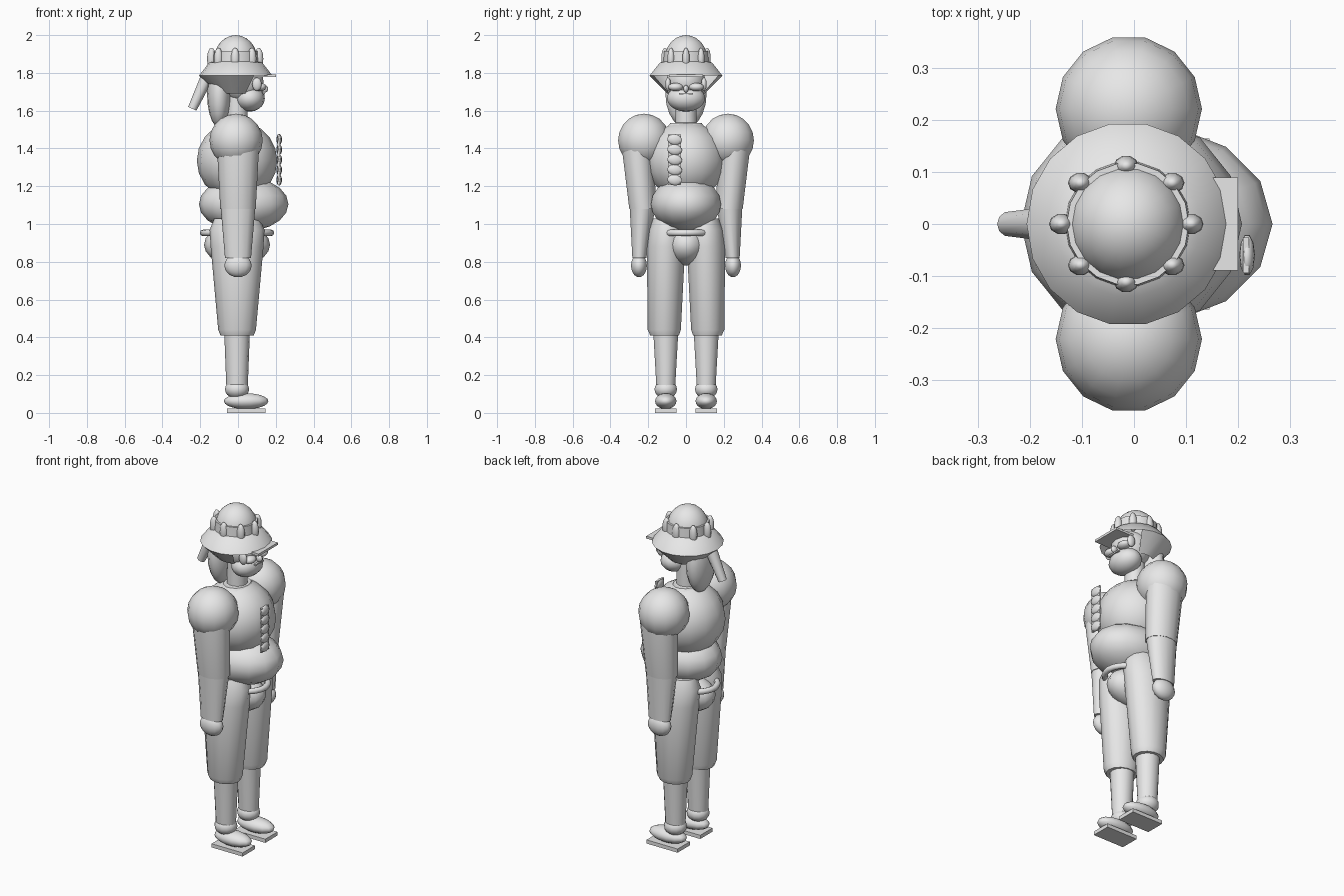
import bpy, bmesh, math
from mathutils import Matrix, Vector

if "Cube" in bpy.data.objects:
    bpy.data.objects.remove(bpy.data.objects["Cube"])

grey = bpy.data.materials.new("light_grey")
grey.diffuse_color = (0.8, 0.8, 0.8, 1)
grey.use_nodes = True
grey.node_tree.nodes["Principled BSDF"].inputs["Base Color"].default_value = grey.diffuse_color


def finish(name, bm, angle=50):
    bmesh.ops.recalc_face_normals(bm, faces=bm.faces[:])
    me = bpy.data.meshes.new(name)
    bm.to_mesh(me)
    bm.free()
    me.materials.append(grey)
    ob = bpy.data.objects.new(name, me)
    bpy.context.collection.objects.link(ob)
    bpy.ops.object.select_all(action='DESELECT')
    ob.select_set(True)
    bpy.context.view_layer.objects.active = ob
    bpy.ops.object.shade_smooth_by_angle(angle=math.radians(angle))
    return ob


def ball(name, c, r, tilt=0, seg=14, rings=10):
    """Ellipsoid with a vertex on the y axis; tilt turns it about x."""
    bm = bmesh.new()
    bmesh.ops.create_uvsphere(bm, u_segments=seg, v_segments=rings, radius=1,
                              matrix=Matrix.Rotation(math.pi / 2, 4, 'Z'))
    m = Matrix.Translation(c) @ Matrix.Rotation(tilt, 4, 'X') @ Matrix.Diagonal((*r, 1))
    bmesh.ops.transform(bm, matrix=m, verts=bm.verts[:])
    return finish(name, bm, 60)


def loft(name, sections, seg=14, caps=True, keep=None):
    """Elliptical sections (x, y, z, rx, ry) joined into a tube."""
    bm = bmesh.new()
    rings = []
    for x, y, z, rx, ry in sections:
        rings.append([bm.verts.new((x + rx * math.cos(a), y + ry * math.sin(a), z))
                      for a in (2 * math.pi * i / seg for i in range(seg))])
    for lo, hi in zip(rings, rings[1:]):
        for i in range(seg):
            j = (i + 1) % seg
            bm.faces.new((lo[i], lo[j], hi[j], hi[i]))
    if caps:
        bm.faces.new(rings[0])
        bm.faces.new(rings[-1])
    if keep:
        bmesh.ops.delete(bm, geom=[f for f in bm.faces if not keep(f.calc_center_median())],
                         context='FACES')
    return finish(name, bm)


def box(name, c, size):
    bm = bmesh.new()
    bmesh.ops.create_cube(bm, size=1, matrix=Matrix.Translation(c) @ Matrix.Diagonal((*size, 1)))
    return finish(name, bm, 30)


# Torso
ball("chest", (-0.005, 0, 1.335), (0.213, 0.212, 0.21))
ball("belly", (0.03, 0, 1.105), (0.237, 0.19, 0.145))
ball("pelvis", (-0.005, 0, 0.89), (0.175, 0.112, 0.11))
loft("neck", [(-0.005, 0, 1.45, 0.058, 0.058), (-0.005, 0, 1.68, 0.055, 0.055)])
loft("collar", [(-0.005, 0, 1.515, 0.085, 0.1), (-0.005, 0, 1.535, 0.07, 0.085)])

# Belt, an oval ring
bm = bmesh.new()
rows = []
for i in range(24):
    a = 2 * math.pi * i / 24
    rows.append([bm.verts.new(((0.18 + 0.017 * math.cos(b)) * math.cos(a) - 0.005,
                               (0.135 + 0.017 * math.cos(b)) * math.sin(a),
                               0.953 + 0.017 * math.sin(b)))
                 for b in (2 * math.pi * k / 8 for k in range(8))])
for i in range(24):
    for k in range(8):
        n, l = rows[(i + 1) % 24], (k + 1) % 8
        bm.faces.new((rows[i][k], n[k], n[l], rows[i][l]))
finish("belt", bm, 80)

# Limbs
for side, s in (("left", 1), ("right", -1)):
    ball(side + "_shoulder", (-0.01, s * 0.222, 1.443), (0.141, 0.141, 0.141))
    loft(side + "_upper_arm", [(0, s * 0.25, 1.45, 0.108, 0.085), (0, s * 0.255, 1.38, 0.11, 0.084),
                               (0, s * 0.228, 1.08, 0.094, 0.074)])
    loft(side + "_forearm", [(0, s * 0.23, 1.09, 0.092, 0.070), (0, s * 0.247, 0.82, 0.069, 0.038)])
    ball(side + "_hand", (0, s * 0.249, 0.78), (0.072, 0.043, 0.062))
    loft(side + "_trouser", [(-0.005, s * 0.113, 0.41, 0.088, 0.078),
                             (-0.005, s * 0.115, 0.44, 0.1, 0.09),
                             (-0.005, s * 0.106, 0.88, 0.14, 0.104),
                             (-0.005, s * 0.1, 0.97, 0.145, 0.1),
                             (-0.005, s * 0.095, 1.03, 0.12, 0.08)])
    loft(side + "_shin", [(-0.005, s * 0.107, 0.12, 0.056, 0.05), (-0.005, s * 0.107, 0.43, 0.068, 0.068)])
    ball(side + "_ankle", (-0.005, s * 0.107, 0.125), (0.064, 0.061, 0.05))
    ball(side + "_shoe", (0.043, s * 0.107, 0.062), (0.118, 0.058, 0.042))
    box(side + "_sole", (0.043, s * 0.107, 0.011), (0.205, 0.115, 0.022))
    # Eyes and cheeks
    ball(side + "_eye", (0.118, s * 0.055, 1.725), (0.032, 0.04, 0.022))
    ball(side + "_ear", (0.10, s * 0.095, 1.74), (0.025, 0.015, 0.035))

# Head
ball("head", (0.02, 0, 1.755), (0.115, 0.105, 0.11))
ball("jaw", (0.062, 0, 1.665), (0.08, 0.103, 0.07))
ball("nose", (0.14, 0, 1.715), (0.02, 0.014, 0.02))
box("mouth", (0.138, 0, 1.69), (0.012, 0.075, 0.008))
ball("back_hair", (-0.1, 0, 1.69), (0.064, 0.112, 0.18))

# Plait hanging behind the head
bm = bmesh.new()
top, end = Vector((-0.165, 0, 1.775)), Vector((-0.242, 0, 1.61))
bmesh.ops.create_cone(bm, cap_ends=True, segments=10, radius1=0.024, radius2=0.034, depth=(top - end).length,
                      matrix=Matrix.Translation((top + end) / 2)
                      @ (top - end).to_track_quat('Z', 'Y').to_matrix().to_4x4())
finish("plait", bm)

# Hat: flared brim open over the face, dome and a fringe of tufts
loft("hat_brim", [(-0.012, 0, 1.69, 0.1, 0.1), (-0.012, 0, 1.785, 0.195, 0.196),
                  (-0.012, 0, 1.855, 0.14, 0.14), (-0.012, 0, 1.865, 0.1, 0.1)],
     seg=18, caps=False, keep=lambda c: c.z > 1.75 or c.x < 0.07)
box("hat_peak", (0.14, 0, 1.785), (0.12, 0.18, 0.014))
ball("hat_dome", (-0.012, 0, 1.87), (0.115, 0.115, 0.13), seg=18, rings=12)
loft("hat_band", [(-0.012, 0, 1.84, 0.122, 0.122), (-0.012, 0, 1.915, 0.118, 0.118)], seg=18)
for i in range(8):
    a = math.pi * i / 4
    ball("hat_tuft", (-0.015 + 0.125 * math.cos(a), 0.112 * math.sin(a), 1.875),
         (0.024, 0.02, 0.058), seg=10, rings=8)

# Twisted cord on the chest
box("cord_core", (0.216, -0.06, 1.34), (0.012, 0.068, 0.265))
for i in range(5):
    ball("cord_twist", (0.218, -0.06, 1.233 + 0.0535 * i), (0.015, 0.041, 0.029), tilt=-0.15,
         seg=10, rings=8)
